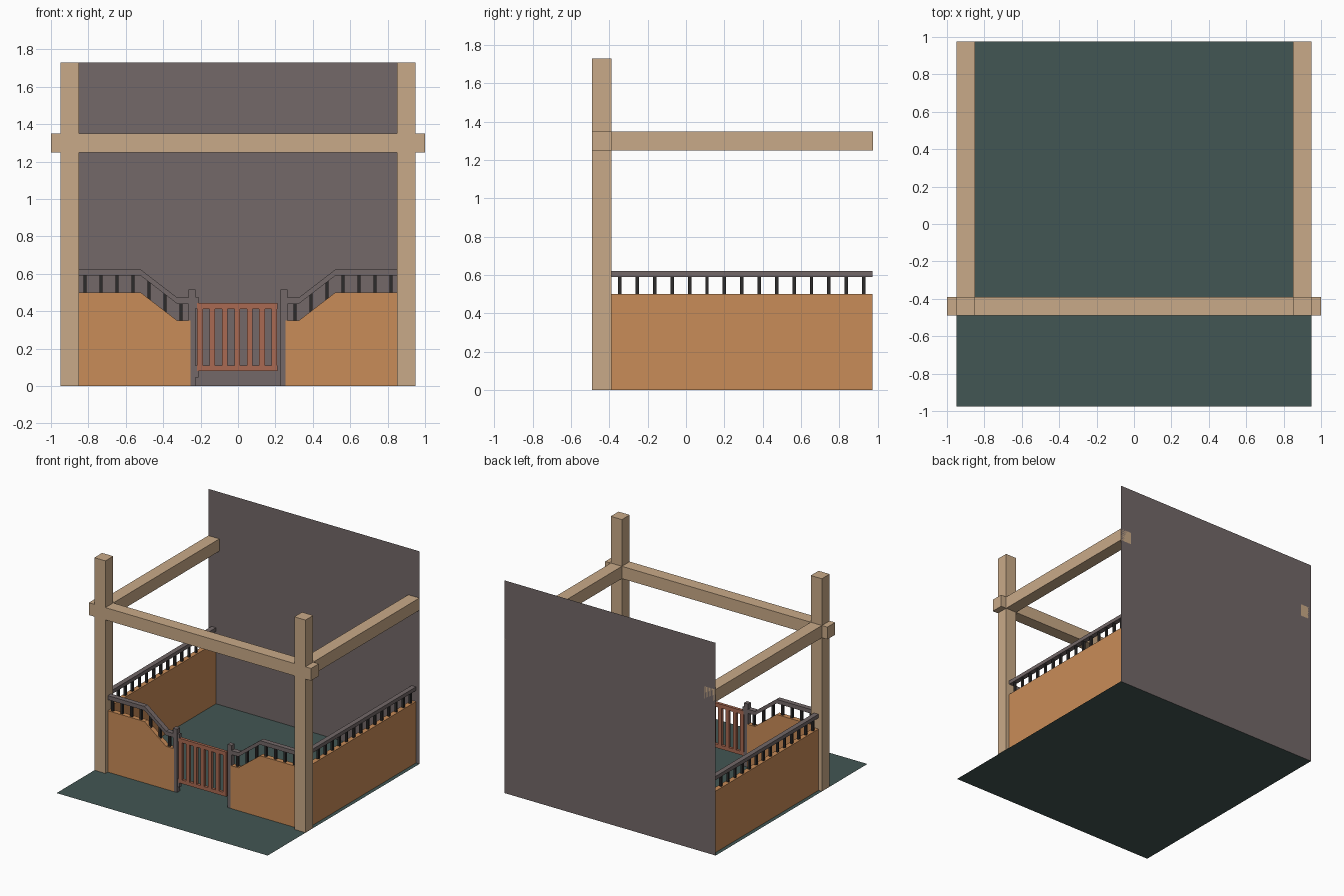
import bpy, bmesh

if "Cube" in bpy.data.objects:
    bpy.data.objects.remove(bpy.data.objects["Cube"])


def material(name, rgb):
    m = bpy.data.materials.new(name)
    lin = [((c / 255 + 0.055) / 1.055) ** 2.4 for c in rgb]
    m.diffuse_color = (*lin, 1)
    m.use_nodes = True
    m.node_tree.nodes["Principled BSDF"].inputs["Base Color"].default_value = m.diffuse_color
    return m


WOOD = material("pale timber", (201, 170, 136))
ORANGE = material("orange panel", (201, 140, 88))
GREY = material("warm grey", (115, 104, 104))
DARK = material("dark metal", (44, 43, 43))
GREEN = material("ground green", (66, 86, 83))
BRICK = material("gate red", (170, 106, 82))


def finish(name, bm, mat):
    bmesh.ops.recalc_face_normals(bm, faces=bm.faces)
    me = bpy.data.meshes.new(name)
    bm.to_mesh(me)
    bm.free()
    me.materials.append(mat)
    ob = bpy.data.objects.new(name, me)
    bpy.context.collection.objects.link(ob)
    return ob


def boxes(name, mat, items):
    """One object from boxes given as (x0, x1, y0, y1, z0, z1)."""
    bm = bmesh.new()
    for x0, x1, y0, y1, z0, z1 in items:
        vs = bmesh.ops.create_cube(bm, size=1)["verts"]
        for v in vs:
            v.co = (x1 if v.co.x > 0 else x0,
                    y1 if v.co.y > 0 else y0,
                    z1 if v.co.z > 0 else z0)
    return finish(name, bm, mat)


def profile(name, mat, pts, y0, y1):
    """Extrude an x-z outline from y0 to y1."""
    bm = bmesh.new()
    f = bm.faces.new([bm.verts.new((x, y0, z)) for x, z in pts])
    r = bmesh.ops.extrude_face_region(bm, geom=[f])
    for v in r["geom"]:
        if isinstance(v, bmesh.types.BMVert):
            v.co.y = y1
    return finish(name, bm, mat)


def sheet(name, mat, pts):
    bm = bmesh.new()
    bm.faces.new([bm.verts.new(p) for p in pts])
    return finish(name, bm, mat)


def mirror(ob):
    ob.modifiers.new("mirror", "MIRROR").use_axis = (True, False, False)
    return ob


W, D, H = 0.95, 0.975, 1.73
FY = -0.44            # centre line of the front fence
B = 0.001             # tiny lift above the ground sheet

# ground and back wall sheets
sheet("ground_sheet", GREEN, [(-W, -D, 0), (W, -D, 0), (W, D, 0), (-W, D, 0)])
sheet("back_wall", GREY, [(-W, D, 0), (W, D, 0), (W, D, H), (-W, D, H)])

# timber frame
mirror(boxes("front_post", WOOD, [(0.85, 0.95, FY - .05, FY + .05, B, H)]))
boxes("front_beam", WOOD, [(-1, 1, FY - .05, FY + .05, 1.25, 1.35)])
mirror(boxes("side_beam", WOOD, [(0.85, 0.95, FY + .05, D, 1.25, 1.35)]))

# side fences: panel, rail and balusters
mirror(boxes("side_panel", ORANGE, [(0.88, 0.92, FY + .04, D - B, B, 0.5)]))
mirror(boxes("side_rail", GREY, [(0.88, 0.92, FY + .04, D - B, 0.59, 0.62)]))
mirror(boxes("side_balusters", DARK,
             [(0.891, 0.909, y - .009, y + .009, 0.49, 0.6)
              for y in (-0.345 + i * 0.0909 for i in range(15))]))

# front fence: dips towards the gate
def dip(x):
    return 0.35 + 0.15 * min(max((x - 0.325) / 0.195, 0), 1)


xs = (0.255, 0.325, 0.52, 0.86)
top = [(x, dip(x)) for x in xs]
mirror(profile("front_panel", ORANGE, [(0.86, B), (0.255, B)] + top, FY - .02, FY + .02))
mirror(profile("front_rail", GREY,
               [(x, z + 0.09) for x, z in top] + [(x, z + 0.123) for x, z in reversed(top)],
               FY - .02, FY + .02))
mirror(boxes("front_balusters", DARK,
             [(x - .009, x + .009, FY - .009, FY + .009, dip(x) - .01, dip(x) + 0.1)
              for x in (0.305 + i * 0.0855 for i in range(7))]))

# gate posts and hinges
mirror(boxes("gate_post", GREY, [(0.227, 0.264, FY - .019, FY + .019, B, 0.515)]))
boxes("gate_hinges", GREY,
      [(-0.232, -0.21, FY - .011, FY + .011, z0, z1) for z0, z1 in ((0.045, 0.11), (0.415, 0.477))])

# gate: two rails and seven slats
g0, g1 = FY - .012, FY + .012
boxes("gate_rails", BRICK, [(-0.218, 0.21, g0, g1, 0.08, 0.11), (-0.218, 0.21, g0, g1, 0.412, 0.444)])
boxes("gate_slats", BRICK,
      [(c - .015, c + .015, g0, g1, 0.11, 0.412)
       for c in (-0.203 + i * 0.0663 for i in range(7))])
